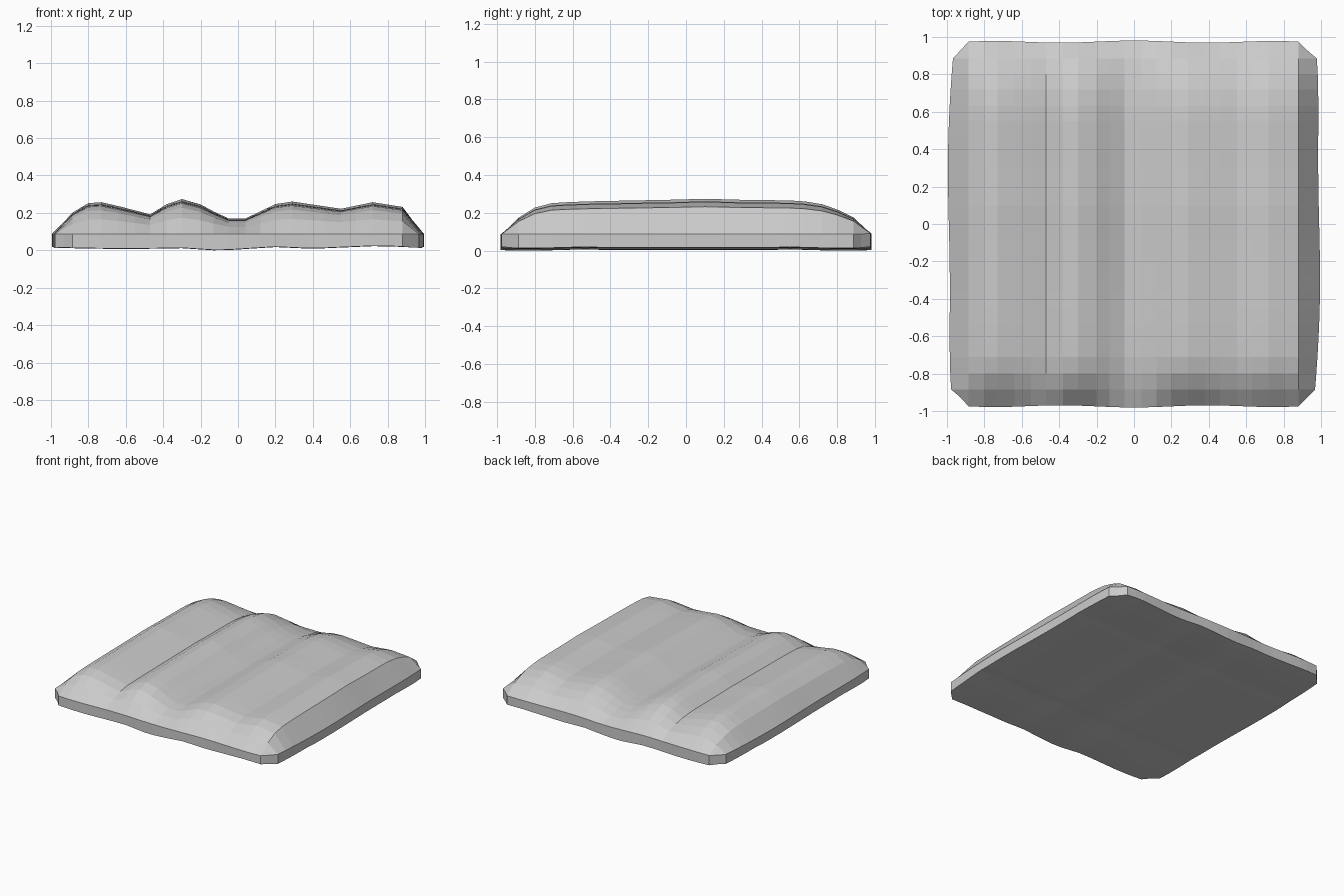
import bpy, bmesh, math

if "Cube" in bpy.data.objects:
    bpy.data.objects.remove(bpy.data.objects["Cube"])

# Cross profile of the padded top (x, z): ridges running along y
RIDGES = [(-1, .09), (-.955, .13), (-.87, .22), (-.80, .255), (-.73, .26), (-.6, .23), (-.47, .195),
          (-.38, .25), (-.3, .277), (-.2, .248), (-.06, .173), (.04, .173), (.2, .25),
          (.28, .265), (.45, .24), (.55, .225), (.72, .26), (.88, .235), (1, .09)]
# Fullness of the padding from front to back (y, factor)
FULLNESS = [(-.985, 0), (-.89, .45), (-.8, .75), (-.7, .89), (-.5, .93), (-.1, .97), (.1, 1),
            (.3, .97), (.6, .95), (.75, .82), (.88, .5), (.985, .03)]
# Gentle waves of the underside (x, z)
UNDERSIDE = [(-1, .02), (-.6, .013), (-.3, .018), (-.1, .005), (.2, .024), (.4, .015),
             (.75, .03), (1, .02)]
RIM = .09
XS = [-1, -.885, -.8, -.73, -.64, -.55, -.47, -.38, -.3, -.2, -.13, -.05, .04, .12, .2, .29,
      .38, .46, .55, .63, .72, .8, .88, 1]
YS = [-.985, -.885, -.8, -.71, -.62, -.53, -.45, -.36, -.27, -.18, -.09, 0, .1, .2, .3, .38,
      .47, .55, .63, .72, .8, .885, .985]


def sample(points, t):
    for (a, u), (b, v) in zip(points, points[1:]):
        if t <= b:
            return u + (v - u) * (t - a) / (b - a)
    return points[-1][1]


def outline(x, y):
    """Round the corners and bow the sides slightly."""
    edge_x, edge_y = abs(x) > .95, abs(y) > .95
    if edge_x and edge_y:
        return math.copysign(.93, x), math.copysign(.925, y)
    if edge_x:
        x *= .99 - .028 * abs(y) ** 4 + .005 * math.sin(y * 5) * (-1 if x > 0 else 1)
    if edge_y:
        y *= .99 + .006 * math.cos(x * 8)
        y -= math.copysign(.01 * abs(x) ** 6, y)
    return x, y


def top_z(x, y):
    return RIM + (sample(RIDGES, x) - RIM) * sample(FULLNESS, y)


def base_z(x, y):
    return sample(UNDERSIDE, x) - .004 * math.cos(y * 7.5) * (abs(y) > .5)


bm = bmesh.new()


def sheet(height):
    return [[bm.verts.new((*outline(x, y), height(x, y))) for x in XS] for y in YS]


def fill(rows, flip=False):
    for r, s in zip(rows, rows[1:]):
        for i in range(len(r) - 1):
            quad = [r[i], r[i + 1], s[i + 1], s[i]]
            bm.faces.new(quad[::-1] if flip else quad)


def border(rows):
    return (rows[0][:-1] + [r[-1] for r in rows[:-1]] + rows[-1][:0:-1]
            + [r[0] for r in rows[:0:-1]])


# Padded top, underside and the upright rim between them
top, base = sheet(top_z), sheet(base_z)
fill(top)
fill(base, flip=True)
t, b = border(top), border(base)
for i in range(len(t)):
    j = (i + 1) % len(t)
    bm.faces.new((b[i], b[j], t[j], t[i]))
bmesh.ops.recalc_face_normals(bm, faces=bm.faces)

low = min(v.co.z for v in bm.verts)
for v in bm.verts:
    v.co.z -= low

mesh = bpy.data.meshes.new("cushion")
bm.to_mesh(mesh)
bm.free()
bpy.context.collection.objects.link(bpy.data.objects.new("cushion", mesh))
